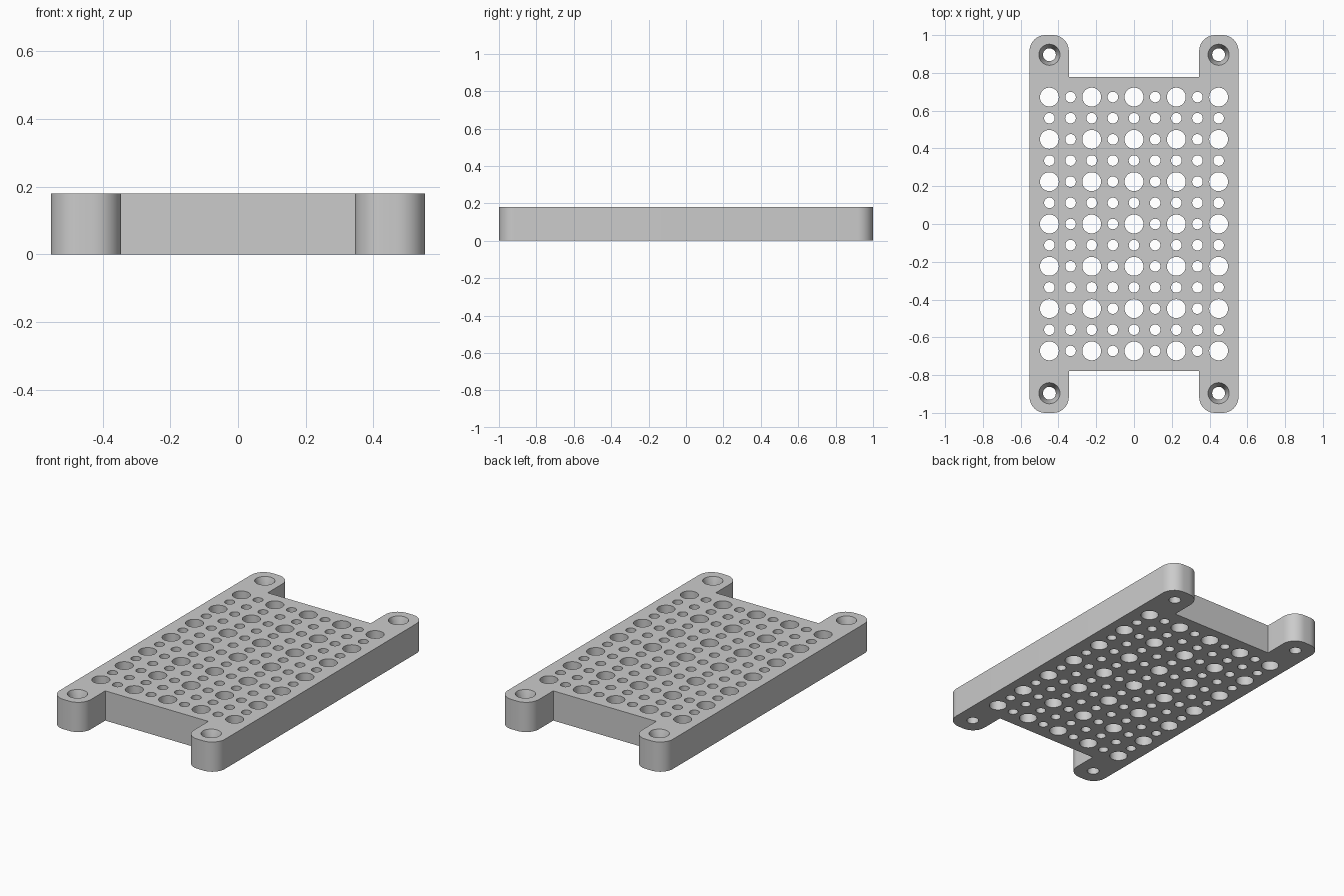
import bpy, bmesh
from math import radians

if "Cube" in bpy.data.objects:
    bpy.data.objects.remove(bpy.data.objects["Cube"], do_unlink=True)

HEIGHT = 0.18
PITCH = 0.112
HALF_X, HALF_Y = 0.553, 1.0
NOTCH_X, NOTCH_Y = 0.345, 0.777

grey = bpy.data.materials.new("plain grey")
grey.use_nodes = True
colour = (0.6, 0.6, 0.6, 1)
grey.diffuse_color = colour
grey.node_tree.nodes["Principled BSDF"].inputs["Base Color"].default_value = colour


def make_object(name, bm):
    bmesh.ops.recalc_face_normals(bm, faces=bm.faces)
    mesh = bpy.data.meshes.new(name)
    bm.to_mesh(mesh)
    bm.free()
    mesh.materials.append(grey)
    obj = bpy.data.objects.new(name, mesh)
    bpy.context.collection.objects.link(obj)
    return obj


def add_cutter(bm, x, y, z0, z1, r0, r1, sides):
    """Closed cylinder or cone section from z0 to z1."""
    geom = bmesh.ops.create_cone(bm, cap_ends=True, segments=sides,
                                 radius1=r0, radius2=r1, depth=z1 - z0)
    bmesh.ops.translate(bm, verts=geom["verts"], vec=(x, y, (z0 + z1) / 2))


def cut(target, bm, name):
    cutter = make_object(name, bm)
    cutter.hide_render = True
    mod = target.modifiers.new(name, "BOOLEAN")
    mod.operation = "DIFFERENCE"
    mod.solver = "EXACT"
    mod.object = cutter
    bpy.context.view_layer.objects.active = target
    bpy.ops.object.modifier_apply(modifier=name)
    bpy.data.objects.remove(cutter, do_unlink=True)


# Plate outline: a rectangle with a notch in each short end
quarter = [(HALF_X, HALF_Y), (NOTCH_X, HALF_Y), (NOTCH_X, NOTCH_Y)]
outline = (quarter + [(-x, y) for x, y in reversed(quarter)]
           + [(-x, -y) for x, y in quarter]
           + [(x, -y) for x, y in reversed(quarter)])
bm = bmesh.new()
face = bm.faces.new([bm.verts.new((x, y, 0)) for x, y in outline])
top = bmesh.ops.extrude_face_region(bm, geom=[face])
bmesh.ops.translate(bm, vec=(0, 0, HEIGHT),
                    verts=[v for v in top["geom"] if isinstance(v, bmesh.types.BMVert)])

# Round the upright edges at the ends of the four lugs
ends = [e for e in bm.edges
        if abs(e.verts[0].co.z - e.verts[1].co.z) > 0.1 and abs(e.verts[0].co.y) > 0.9]
bmesh.ops.bevel(bm, geom=ends, offset=0.084, segments=10, profile=0.5, affect="EDGES")
plate = make_object("perforated_plate", bm)

# Grid of vent holes, large on every second row and column
bm = bmesh.new()
for i in range(-4, 5):
    for j in range(-6, 7):
        large = i % 2 == 0 and j % 2 == 0
        radius = 0.05 if large else 0.028
        add_cutter(bm, i * PITCH, j * PITCH, -0.05, HEIGHT + 0.05, radius, radius, 32)
cut(plate, bm, "vent_holes")

# Screw holes in the lugs, then their countersinks
lugs = [(sx * 4 * PITCH, sy * 8 * PITCH) for sx in (-1, 1) for sy in (-1, 1)]
bm = bmesh.new()
for x, y in lugs:
    add_cutter(bm, x, y, -0.05, HEIGHT + 0.05, 0.034, 0.034, 32)
cut(plate, bm, "screw_holes")

bm = bmesh.new()
for x, y in lugs:
    add_cutter(bm, x, y, HEIGHT - 0.07, HEIGHT + 0.007, 0.0338, 0.0582, 32)
cut(plate, bm, "countersinks")

bpy.ops.object.select_all(action="DESELECT")
plate.select_set(True)
bpy.context.view_layer.objects.active = plate
bpy.ops.object.shade_smooth_by_angle(angle=radians(30))
